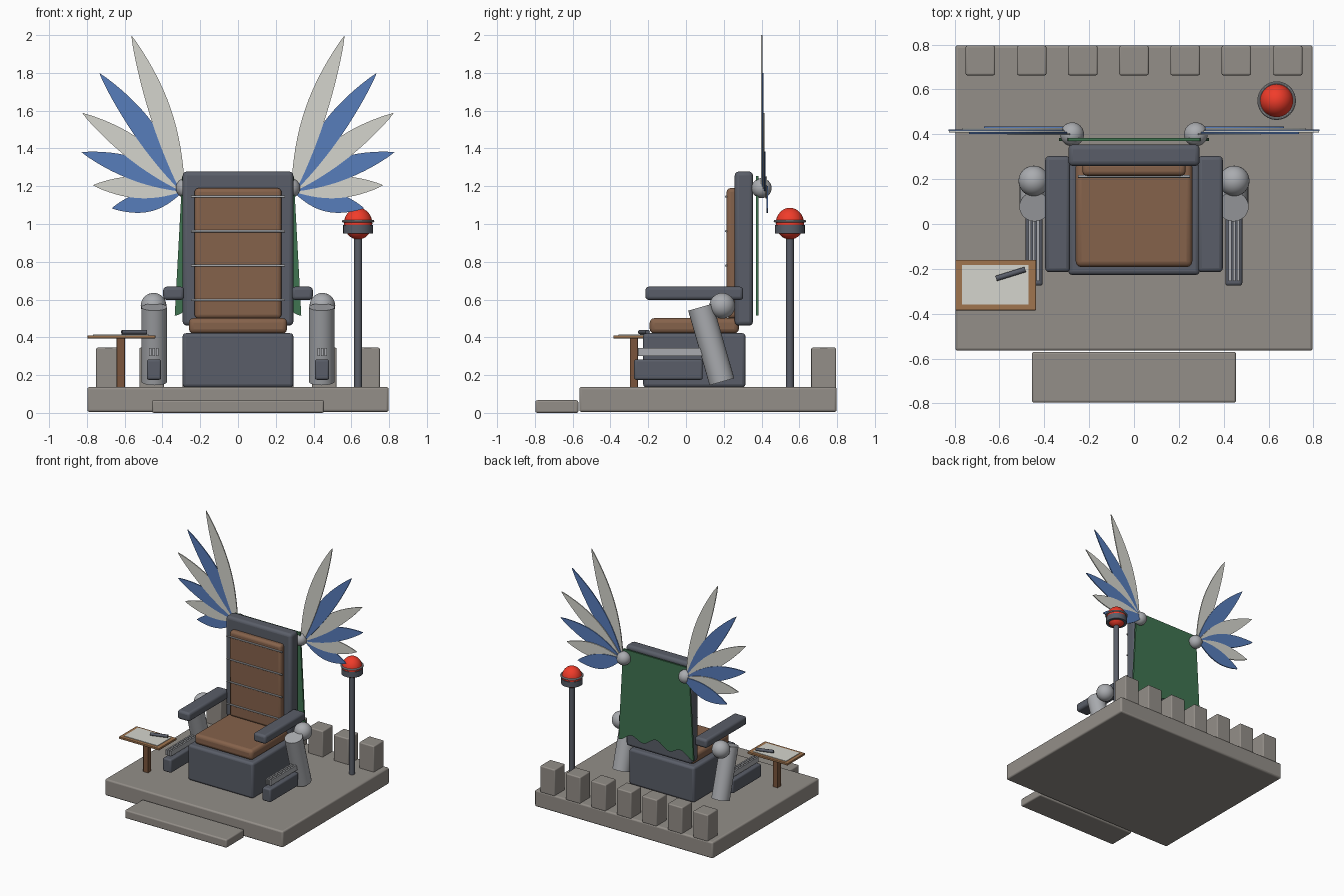
import bpy, bmesh, math
from mathutils import Vector

if "Cube" in bpy.data.objects:
    bpy.data.objects.remove(bpy.data.objects["Cube"])


def mat(name, r, g, b):
    m = bpy.data.materials.new(name)
    m.diffuse_color = tuple((c / 255) ** 2.2 for c in (r, g, b)) + (1,)
    m.use_nodes = True
    m.node_tree.nodes["Principled BSDF"].inputs["Base Color"].default_value = m.diffuse_color
    return m


STONE = mat("stone", 146, 141, 135)
DARK = mat("dark_metal", 90, 94, 104)
STEEL = mat("steel", 168, 170, 174)
LEATHER = mat("leather", 132, 98, 76)
WOOD = mat("wood", 158, 116, 80)
POST = mat("dark_wood", 122, 86, 62)
WHITE = mat("pale", 212, 212, 204)
BLUE = mat("blue", 88, 124, 186)
GREEN = mat("green", 66, 116, 82)
RED = mat("red", 240, 62, 46)


def finish(name, m, smooth=True):
    o = bpy.context.object
    o.name = name
    o.data.materials.append(m)
    if smooth:
        bpy.ops.object.shade_smooth_by_angle(angle=math.radians(35))
    return o


def box(name, x, y, z, m, bevel=0.0, rot=0.0):
    """Box from (min, max) ranges, with rounded edges."""
    r = (x, y, z)
    bpy.ops.mesh.primitive_cube_add(size=1, location=[(a + b) / 2 for a, b in r])
    o = bpy.context.object
    o.scale = [b - a for a, b in r]
    bpy.ops.object.transform_apply(location=False, rotation=False, scale=True)
    o.rotation_euler.z = rot
    finish(name, m, bevel > 0)
    if bevel:
        b = o.modifiers.new("bevel", "BEVEL")
        b.width, b.segments = bevel, 3
        o.modifiers.move(len(o.modifiers) - 1, 0)
    return o


def rod(name, a, b, r, m, sides=32):
    a, b = Vector(a), Vector(b)
    bpy.ops.mesh.primitive_cylinder_add(vertices=sides, radius=r, depth=(b - a).length,
                                        location=(a + b) / 2)
    bpy.context.object.rotation_euler = (b - a).to_track_quat("Z", "Y").to_euler()
    return finish(name, m)


def ball(name, loc, r, m, zscale=1.0):
    bpy.ops.mesh.primitive_uv_sphere_add(segments=32, ring_count=16, radius=r, location=loc)
    bpy.context.object.scale.z = zscale
    return finish(name, m)


def plate(name, outline, y, thick, m):
    """Extrude an x-z outline along y, centred on y."""
    bm = bmesh.new()
    f = bm.faces.new([bm.verts.new((px, y - thick / 2, pz)) for px, pz in outline])
    ext = bmesh.ops.extrude_face_region(bm, geom=[f])
    bmesh.ops.translate(bm, vec=(0, thick, 0),
                        verts=[v for v in ext["geom"] if isinstance(v, bmesh.types.BMVert)])
    bmesh.ops.recalc_face_normals(bm, faces=bm.faces)
    me = bpy.data.meshes.new(name)
    bm.to_mesh(me)
    bm.free()
    o = bpy.data.objects.new(name, me)
    bpy.context.collection.objects.link(o)
    me.materials.append(m)
    return o


# stone platform, step and battlements
box("platform", (-.797, .797), (-.565, .797), (.005, .137), STONE, .012)
box("step", (-.455, .455), (-.797, -.57), (0, .067), STONE, .01)
for i in range(7):
    cx = -.685 + i * .2283
    box(f"battlement_{i}", (cx - .066, cx + .066), (.663, .795), (.13, .345), STONE, .008)

# chair body
box("seat_base", (-.293, .293), (-.227, .315), (.135, .422), DARK, .018)
box("seat_cushion", (-.26, .26), (-.192, .28), (.42, .502), LEATHER, .025)
box("backrest", (-.293, .293), (.258, .355), (.462, 1.278), DARK, .022)
box("back_cushion", (-.23, .23), (.215, .275), (.5, 1.19), LEATHER, .02)
for i, z in enumerate((.598, .78, .962, 1.145)):
    rod(f"back_bar_{i}", (-.25, .212, z), (.25, .212, z), .006, STEEL, 12)

# armrests and mechanical side arms
for s, side in ((-1, "left"), (1, "right")):
    def span(a, b):
        return tuple(sorted((s * a, s * b)))
    box(f"armrest_{side}", span(.285, .396), (-.215, .303), (.598, .668), DARK, .018)
    ball(f"shoulder_{side}", (s * .447, .192, .567), .068, STEEL)
    rod(f"upper_arm_{side}", (s * .443, .077, .56), (s * .443, .19, .165), .068, STEEL)
    box(f"forearm_{side}", span(.407, .483), (-.275, .088), (.175, .283), DARK, .012)
    for k in range(3):
        cx = .428 + k * .0185
        box(f"blade_{side}_{k}", span(cx - .006, cx + .006), (-.254, .15), (.302, .343), STEEL)

# cape behind the backrest, wavy hem
hem = []
for i in range(41):
    u = i / 40
    hem.append((.335 - .67 * u, .555 - .025 * math.cos(u * math.pi * 6) - .015 * math.cos(2 * math.pi * u)))
plate("cape", [(-.295, 1.255), (.295, 1.255)] + hem, .377, .014, GREEN)

# wings: fans of curved feathers around a ball joint
TIPS = ((.565, 2.0, .018), (.735, 1.8, .018), (.825, 1.588, .015),
        (.828, 1.38, .012), (.768, 1.205, 0), (.668, 1.083, -.012))
ROOT = Vector((.295, 1.185))
for s, side in ((-1, "left"), (1, "right")):
    ball(f"wing_joint_{side}", (s * .276, .4, 1.19), .053, STEEL)
    for i, (tx, tz, bow) in enumerate(TIPS):
        axis = Vector((tx, tz)) - ROOT
        up = Vector((-axis.y, axis.x)).normalized()
        upper, lower = [], []
        for k in range(17):
            t = k / 16
            half = .058 * math.sin(math.pi * (.06 + .94 * t)) ** .85 if k < 16 else 0
            mid = ROOT + axis * t + up * bow * math.sin(math.pi * t)
            upper.append(mid + up * half)
            lower.append(mid - up * half)
        pts = upper + lower[-2::-1]
        plate(f"feather_{side}_{i}", [(s * p.x, p.y) for p in pts], .4 + .006 * i, .008,
              BLUE if i % 2 else WHITE)

# beacon on a pole
L = (.636, .55)
rod("beacon_pole", (*L, .13), (*L, .95), .021, DARK)
rod("beacon_cup", (*L, .95), (*L, .995), .079, DARK)
ball("beacon_globe", (*L, 1.002), .075, RED, 1.12)
bpy.ops.mesh.primitive_torus_add(major_radius=.079, minor_radius=.007, major_segments=40,
                                 minor_segments=10, location=(*L, 1.015))
finish("beacon_ring", STEEL)

# side table with paper and pen
box("table_post", (-.642, -.598), (-.297, -.254), (.13, .4), POST, .004)
box("table_top", (-.797, -.437), (-.385, -.16), (.394, .411), WOOD, .004)
box("paper", (-.768, -.47), (-.358, -.182), (.408, .415), WHITE)
pen = Vector((math.cos(.3), math.sin(.3), 0)) * .068
c = Vector((-.55, -.223, .428))
rod("pen", c - pen, c + pen, .012, DARK, 16)
